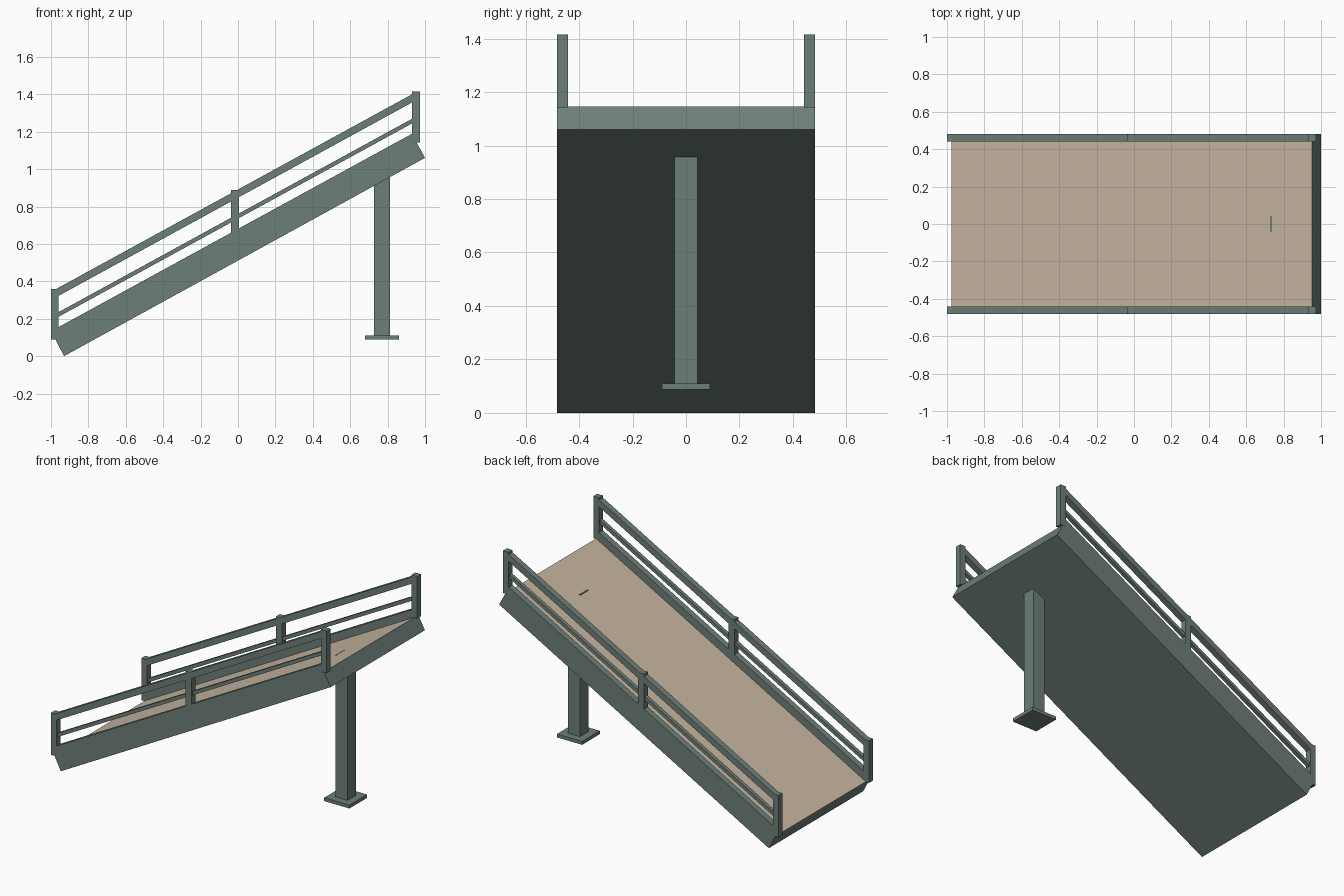
import bpy, bmesh

if "Cube" in bpy.data.objects:
    bpy.data.objects.remove(bpy.data.objects["Cube"])

SLOPE = 0.547          # rise per unit of run
HALF_W = 0.482         # half width of the ramp
POST_W = 0.04


def material(name, rgb):
    m = bpy.data.materials.new(name)
    m.diffuse_color = (*rgb, 1)
    m.use_nodes = True
    m.node_tree.nodes["Principled BSDF"].inputs["Base Color"].default_value = m.diffuse_color
    return m


GREEN = material("grey green paint", (0.155, 0.212, 0.193))
TAN = material("tan decking", (0.57, 0.47, 0.35))


def prism(name, profile, y0, y1):
    """Extrude an x-z outline from y0 to y1."""
    bm = bmesh.new()
    near = [bm.verts.new((x, y0, z)) for x, z in profile]
    far = [bm.verts.new((x, y1, z)) for x, z in profile]
    bm.faces.new(near)
    bm.faces.new(far[::-1])
    n = len(profile)
    for i in range(n):
        j = (i + 1) % n
        bm.faces.new((near[j], near[i], far[i], far[j]))
    bmesh.ops.recalc_face_normals(bm, faces=bm.faces)
    mesh = bpy.data.meshes.new(name)
    bm.to_mesh(mesh)
    bm.free()
    mesh.materials.append(GREEN)
    obj = bpy.data.objects.new(name, mesh)
    bpy.context.collection.objects.link(obj)
    return obj


def box(name, x0, x1, y0, y1, z0, z1):
    return prism(name, [(x0, z0), (x1, z0), (x1, z1), (x0, z1)], y0, y1)


def sloped_bar(name, x0, x1, low, high, y0, y1):
    """Bar following the ramp; low and high are its heights at x = -0.96."""
    def z(x, h):
        return h + SLOPE * (x + 0.96)
    return prism(name, [(x0, z(x0, low)), (x1, z(x1, low)),
                        (x1, z(x1, high)), (x0, z(x0, high))], y0, y1)


# Sloping deck slab with square-cut ends and a tan walking surface
deck = prism("deck", [(-0.93, 0.0), (1.0, 1.06), (0.953, 1.146), (-0.977, 0.09)],
             -HALF_W, HALF_W)
deck.data.materials.append(TAN)
for face in deck.data.polygons:
    if face.normal.z > 0.5:
        face.material_index = 1

# Railings on both sides
for side, s in (("front", -1), ("back", 1)):
    y0, y1 = sorted((s * HALF_W, s * (HALF_W - POST_W)))
    box(side + "_low_post", -1.0, -0.96, y0, y1, 0.088, 0.36)
    box(side + "_middle_post", -0.037, 0.005, y0, y1, 0.615, 0.887)
    box(side + "_high_post", 0.931, 0.972, y0, y1, 1.143, 1.415)
    # Curb, middle rail and handrail
    sloped_bar(side + "_curb", -0.965, 0.94, 0.09, 0.155, y0, y1)
    sloped_bar(side + "_middle_rail", -0.98, 0.95, 0.21, 0.235,
               y0 + 0.008, y1 - 0.008)
    sloped_bar(side + "_handrail", -0.98, 0.95, 0.322, 0.366, y0, y1)

# Support column, its top edge just breaking through the deck, and foot plate
box("support_column", 0.728, 0.814, -0.043, 0.043, 0.10, 1.028)
box("foot_plate", 0.68, 0.86, -0.09, 0.09, 0.088, 0.11)
